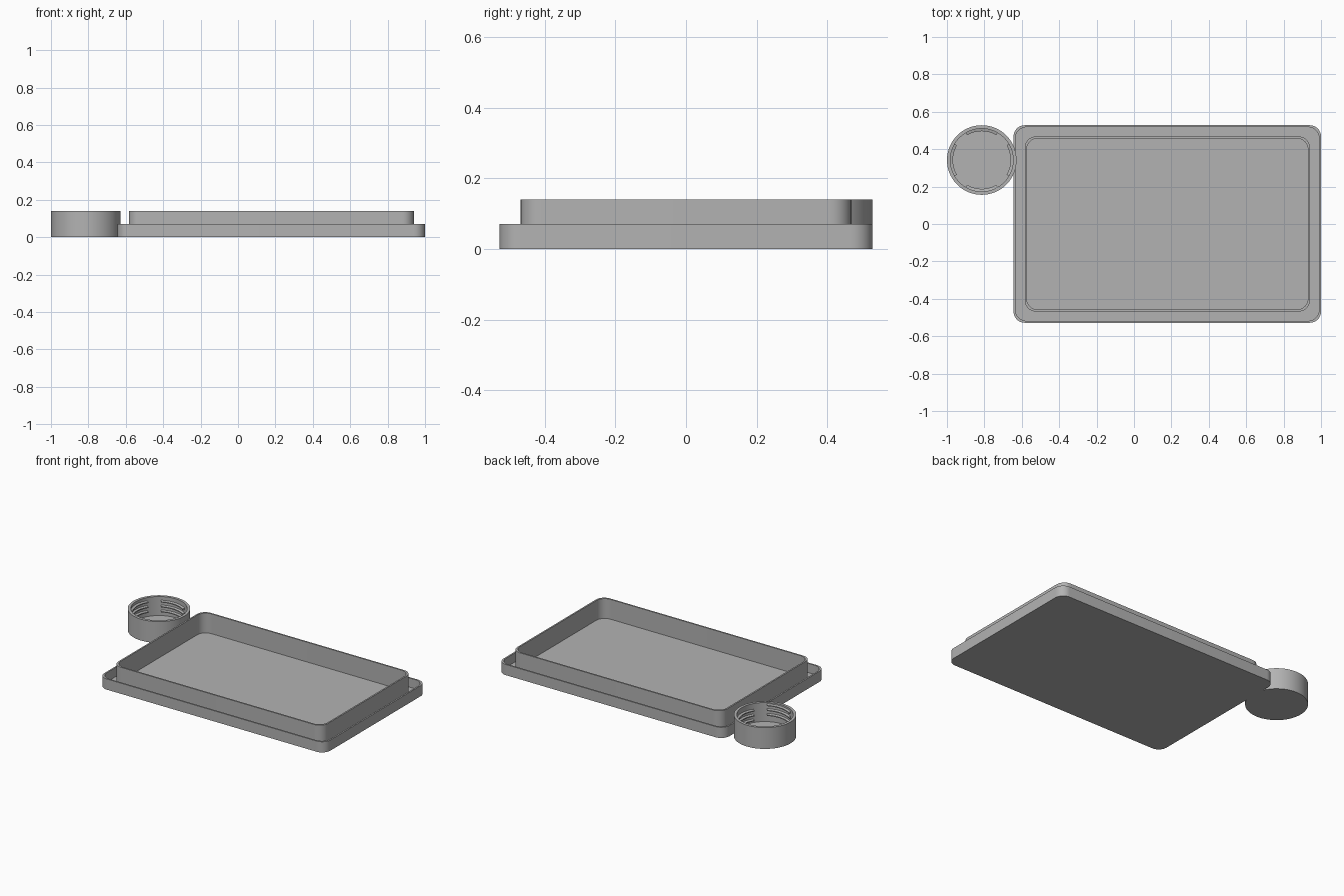
import bpy, bmesh
from math import cos, sin, pi, radians

cube = bpy.data.objects.get("Cube")
if cube:
    bpy.data.objects.remove(cube)

grey = bpy.data.materials.new("plain grey")
grey.use_nodes = True
COLOUR = (0.45, 0.45, 0.45, 1)
grey.diffuse_color = COLOUR
grey.node_tree.nodes["Principled BSDF"].inputs["Base Color"].default_value = COLOUR


def rounded_rect(hx, hy, r, z, steps=10):
    """Ring of points around a rectangle with round corners."""
    pts = []
    for k, (sx, sy) in enumerate([(1, 1), (-1, 1), (-1, -1), (1, -1)]):
        for i in range(steps + 1):
            a = (k + i / steps) * pi / 2
            pts.append((sx * (hx - r) + r * cos(a), sy * (hy - r) + r * sin(a), z))
    return pts


def circle(r, z, n=64):
    return [(r * cos(2 * pi * i / n), r * sin(2 * pi * i / n), z) for i in range(n)]


def loft(name, rings, location):
    """Skin a stack of matching rings and cap both ends."""
    bm = bmesh.new()
    loops = [[bm.verts.new(p) for p in ring] for ring in rings]
    n = len(loops[0])
    for a, b in zip(loops, loops[1:]):
        for i in range(n):
            j = (i + 1) % n
            bm.faces.new((a[i], a[j], b[j], b[i]))
    bm.faces.new(loops[0][::-1])
    bm.faces.new(loops[-1])
    bmesh.ops.recalc_face_normals(bm, faces=bm.faces)
    mesh = bpy.data.meshes.new(name)
    bm.to_mesh(mesh)
    bm.free()
    mesh.materials.append(grey)
    obj = bpy.data.objects.new(name, mesh)
    obj.location = location
    bpy.context.collection.objects.link(obj)
    bpy.ops.object.select_all(action='DESELECT')
    obj.select_set(True)
    bpy.context.view_layer.objects.active = obj
    bpy.ops.object.shade_smooth_by_angle(angle=radians(35))
    return obj


# Tray: low outer wall, channel, taller inner wall and floor in one skin
HEIGHT, LOW, FLOOR, WALL, R = 0.14, 0.07, 0.01, 0.01, 0.06
OX, OY, IX, IY = 0.822, 0.528, 0.762, 0.468
loft("tray", [
    rounded_rect(OX, OY, R, 0),
    rounded_rect(OX, OY, R, LOW),
    rounded_rect(OX - WALL, OY - WALL, R, LOW),
    rounded_rect(OX - WALL, OY - WALL, R, FLOOR),
    rounded_rect(IX, IY, R, FLOOR),
    rounded_rect(IX, IY, R, HEIGHT),
    rounded_rect(IX - WALL, IY - WALL, R, HEIGHT),
    rounded_rect(IX - WALL, IY - WALL, R, FLOOR),
], (0.178, 0, 0))

# Round screw cap
CAP = (-0.814, 0.342, 0)
BORE = 0.168
loft("screw_cap", [
    circle(0.186, 0), circle(0.186, HEIGHT),
    circle(BORE, HEIGHT), circle(BORE, 0.015),
], CAP)

# Interrupted internal threads: four arcs per turn on a rising helix
PITCH, SPAN, STEPS = 0.032, radians(61), 14
for turn in range(3):
    for k in range(4):
        rings = []
        for i in range(STEPS + 1):
            a = k * pi / 2 + SPAN * (i / STEPS - 0.5)
            z = 0.035 + PITCH * (turn + a / (2 * pi))
            section = [(BORE + 0.004, -0.008), (0.154, -0.003),
                       (0.154, 0.003), (BORE + 0.004, 0.008)]
            rings.append([(r * cos(a), r * sin(a), z + dz) for r, dz in section])
        loft(f"cap_thread_{turn + 1}_{k + 1}", rings, CAP)
